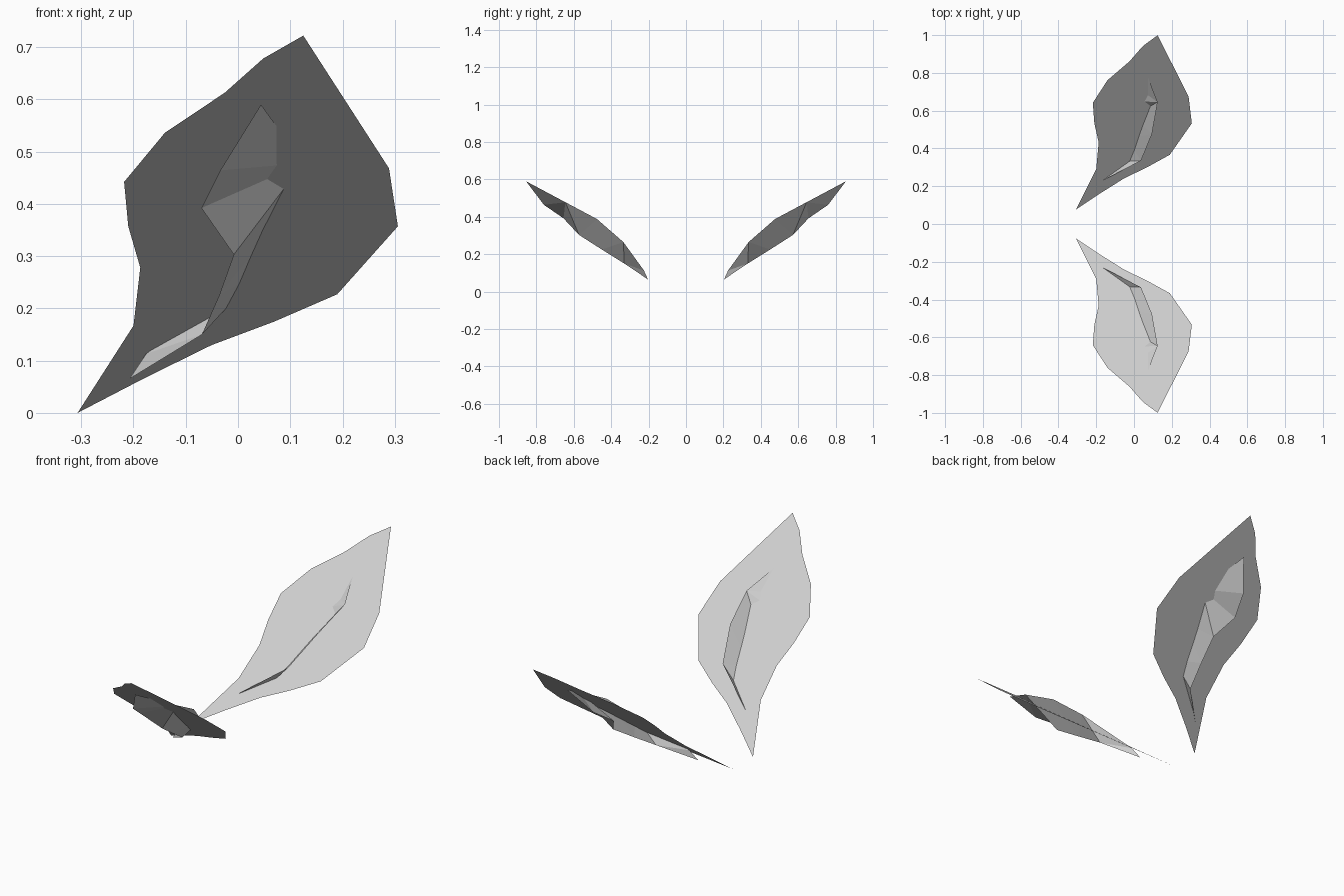
import bpy

# Remove the default object
cube = bpy.data.objects.get("Cube")
if cube:
    bpy.data.objects.remove(cube, do_unlink=True)

# Single pale grey material
grey = bpy.data.materials.new("pale_grey")
grey.use_nodes = True
colour = (0.62, 0.62, 0.62, 1)
grey.diffuse_color = colour
grey.node_tree.nodes["Principled BSDF"].inputs["Base Color"].default_value = colour

SLOPE = 0.783   # rise of the blade plane
ROOT = 0.077    # distance of the blade root from the middle


def mirrored_sheet(name, verts, faces):
    """Flat-shaded sheet, repeated on the opposite side of y = 0."""
    mesh = bpy.data.meshes.new(name)
    mesh.from_pydata(verts, [], faces)
    mesh.materials.append(grey)
    mesh.update()
    obj = bpy.data.objects.new(name, mesh)
    bpy.context.collection.objects.link(obj)
    mod = obj.modifiers.new("mirror", "MIRROR")
    mod.use_axis = (False, True, False)
    mod.use_mirror_merge = False
    return obj


# Leaf blade: outline as (x, z), laid on the sloping plane
outline = [(-.307, 0), (-.18, .066), (-.05, .13), (.07, .175), (.19, .227),
           (.306, .357), (.289, .468), (.125, .722), (.048, .678),
           (-.025, .613), (-.14, .536), (-.218, .442), (-.21, .357),
           (-.187, .278), (-.2, .167)]
blade = [(x, ROOT + z / SLOPE, z) for x, z in outline]
mirrored_sheet("leaf_blade", blade, [range(len(blade))])

# Midrib: folded strip that pierces the blade
upper = [(-.176, .225, .113), (.037, .335, .265), (.095, .476, .388),
         (.125, .645, .478), (.044, .855, .59)]
lower = [(-.208, .203, .065), (-.069, .33, .15), (-.036, .45, .225),
         (-.008, .572, .303), (-.034, .76, .464)]
belly = [(-.07, .655, .392)]
n = len(upper)
low, mid = n, 2 * n
faces = []
for i in range(3):
    faces += [(i, low + i, low + i + 1), (i, low + i + 1, i + 1)]
faces += [(3, low + 3, mid), (3, mid, low + 4), (3, low + 4, 4)]
mirrored_sheet("leaf_midrib", upper + lower + belly, faces)
